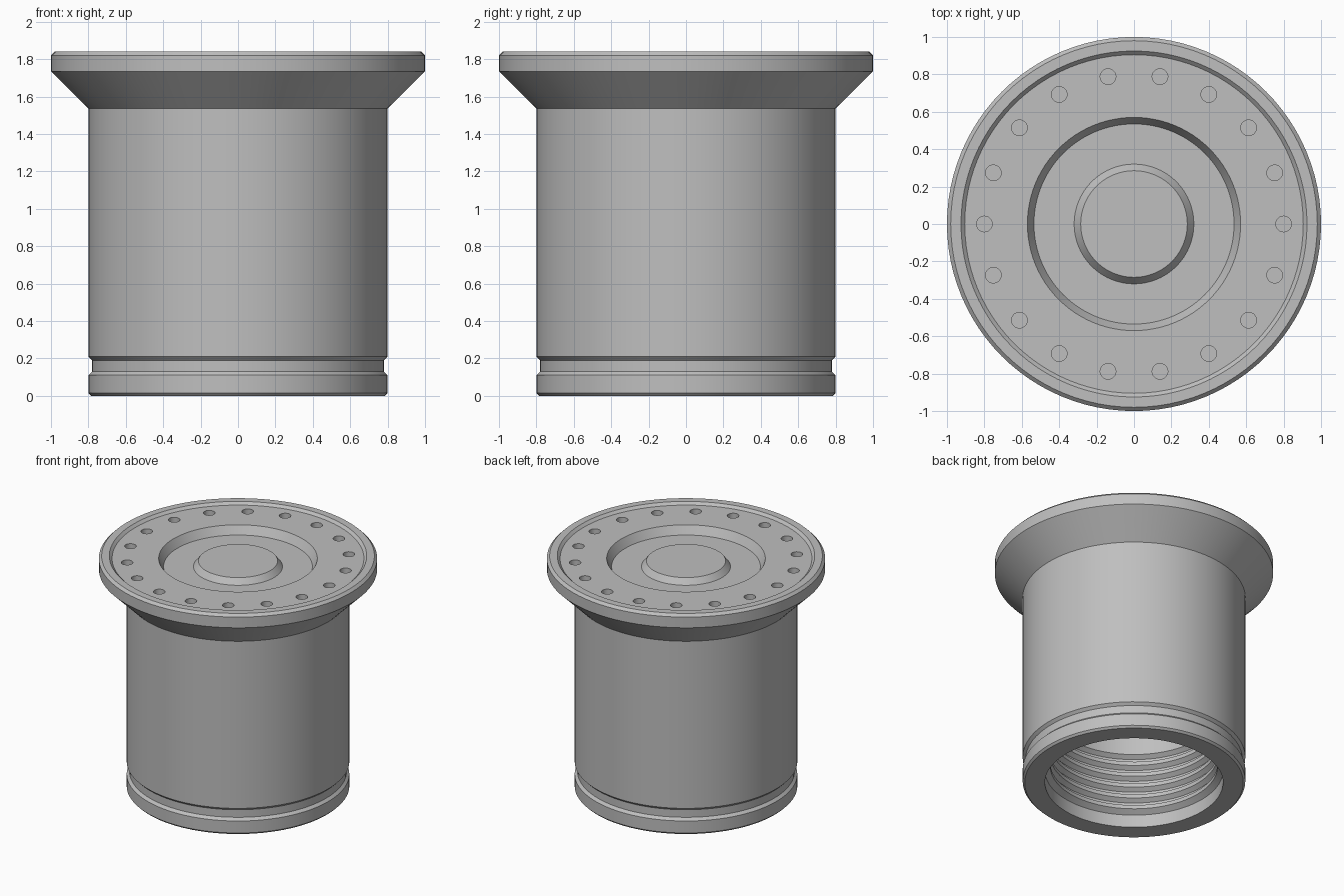
import bpy, bmesh, math
from mathutils import Matrix

default = bpy.data.objects.get("Cube")
if default:
    bpy.data.objects.remove(default)

SEGMENTS = 96
HOLES = 18

# One plain grey metal
metal = bpy.data.materials.new("grey_metal")
metal.use_nodes = True
grey = (0.52, 0.52, 0.52, 1)
metal.diffuse_color = grey
metal.node_tree.nodes["Principled BSDF"].inputs["Base Color"].default_value = grey


def add_object(name, bm):
    bmesh.ops.recalc_face_normals(bm, faces=bm.faces)
    mesh = bpy.data.meshes.new(name)
    bm.to_mesh(mesh)
    bm.free()
    obj = bpy.data.objects.new(name, mesh)
    bpy.context.collection.objects.link(obj)
    mesh.materials.append(metal)
    return obj


def lathe(name, profile):
    """Revolve (radius, height) points around the z axis."""
    bm = bmesh.new()
    verts = [bm.verts.new((r, 0, z)) for r, z in profile]
    edges = [bm.edges.new(pair) for pair in zip(verts, verts[1:])]
    bmesh.ops.spin(bm, geom=verts + edges, cent=(0, 0, 0), axis=(0, 0, 1),
                   angle=math.tau, steps=SEGMENTS, use_duplicate=False)
    bmesh.ops.remove_doubles(bm, verts=bm.verts, dist=0.0005)
    return add_object(name, bm)


# Top face: central boss, recess, bolt face and raised rim
top = [(0, 1.8), (0.285, 1.8), (0.32, 1.755), (0.535, 1.755), (0.57, 1.82),
       (0.905, 1.82), (0.925, 1.84), (0.98, 1.84)]
# Outside: flange edge, cone, barrel, groove and foot
outside = [(1, 1.82), (1, 1.735), (0.8, 1.535), (0.8, 0.21), (0.78, 0.19),
           (0.78, 0.13), (0.8, 0.11), (0.8, 0.015), (0.785, 0)]
# Bore: plain mouth, ring grooves, then a blind plain wall
bore = [(0.64, 0), (0.64, 0.1)]
for i in range(5):
    z = 0.13 + i * 0.09
    bore += [(0.6, z), (0.6, z + 0.03), (0.63, z + 0.045), (0.63, z + 0.065)]
bore += [(0.6, 0.58), (0.6, 1.5), (0, 1.5)]
sleeve = lathe("flanged_sleeve", top + outside + bore)

# Bolt holes cut in a circle
bm = bmesh.new()
for i in range(HOLES):
    place = Matrix.Rotation(math.tau * i / HOLES, 4, 'Z') @ Matrix.Translation((0.8, 0, 1.82))
    bmesh.ops.create_cone(bm, cap_ends=True, segments=24, radius1=0.042,
                          radius2=0.042, depth=0.12, matrix=place)
cutter = add_object("bolt_hole_cutter", bm)
cutter.hide_render = True

cut = sleeve.modifiers.new("bolt_holes", 'BOOLEAN')
cut.operation = 'DIFFERENCE'
cut.solver = 'EXACT'
cut.object = cutter
bpy.ops.object.select_all(action='DESELECT')
bpy.context.view_layer.objects.active = sleeve
sleeve.select_set(True)
bpy.ops.object.modifier_apply(modifier=cut.name)
bpy.data.objects.remove(cutter)
bpy.ops.object.shade_smooth_by_angle(angle=math.radians(25))
